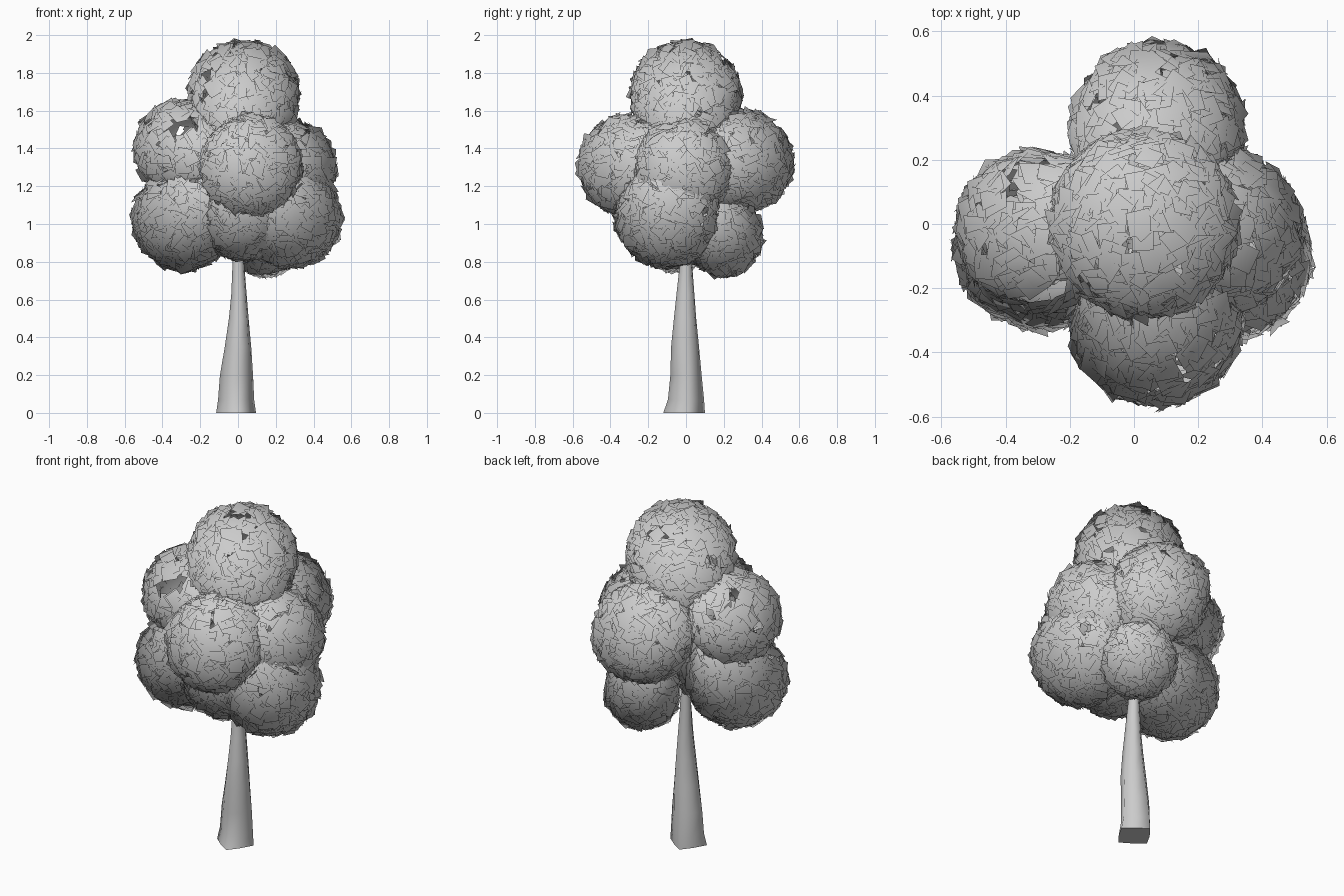
import bpy, bmesh, math, random
from mathutils import Vector, Matrix

if "Cube" in bpy.data.objects:
    bpy.data.objects.remove(bpy.data.objects["Cube"])

random.seed(7)
CROWN_CENTRE = Vector((0.0, 0.0, 1.25))


def finish(bm, name, smooth=True):
    me = bpy.data.meshes.new(name)
    bm.to_mesh(me)
    bm.free()
    for p in me.polygons:
        p.use_smooth = smooth
    ob = bpy.data.objects.new(name, me)
    bpy.context.collection.objects.link(ob)
    return ob


def tube(name, rings, sides=8, turn=math.radians(10)):
    """Skin rings (x, y, z, radius_x, radius_y, squareness of every other corner)."""
    bm = bmesh.new()
    loops = []
    for x, y, z, rx, ry, k in rings:
        loop = []
        for i in range(sides):
            a = 2 * math.pi * i / sides + turn
            f = k if i % 2 else 1.0
            loop.append(bm.verts.new((x + f * rx * math.cos(a), y + f * ry * math.sin(a), z)))
        loops.append(loop)
    for lo, hi in zip(loops, loops[1:]):
        for i in range(sides):
            j = (i + 1) % sides
            bm.faces.new((lo[i], lo[j], hi[j], hi[i]))
    bm.faces.new(loops[0][::-1])
    bm.faces.new(loops[-1])
    ob = finish(bm, name)
    bpy.context.view_layer.objects.active = ob
    ob.select_set(True)
    bpy.ops.object.shade_smooth_by_angle(angle=math.radians(85))
    ob.select_set(False)
    return ob


def leaf_clump(name, centre, radius, count):
    """Ball of square leaf cards lying roughly tangent to a sphere."""
    bm = bmesh.new()
    c = Vector(centre)
    normals = []
    for i in range(count):
        h = 2 * random.random() ** 1.4 - 1     # denser underneath
        s = math.sqrt(max(0, 1 - h * h))
        a = random.uniform(0, math.tau)
        n = Vector((s * math.cos(a), s * math.sin(a), h))
        pos = c + n * (radius - random.uniform(0.016, 0.034))
        tilt = Vector([random.uniform(-0.42, 0.42) for _ in range(3)])
        rot = (n + tilt).to_track_quat('Z', 'Y').to_matrix()
        rot = rot @ Matrix.Rotation(random.uniform(0, math.tau), 3, 'Z')
        half = random.uniform(0.034, 0.042)
        vs = []
        for u, v in ((-1, -1), (1, -1), (1, 1), (-1, 1)):
            p = pos + rot @ Vector((u * half, v * half, 0))
            vs.append(bm.verts.new(p))
            out = (p - c).normalized() * 1.2 + (p - CROWN_CENTRE).normalized()
            normals.append(out.normalized())
        bm.faces.new(vs)
    ob = finish(bm, name)
    # soften the shading across neighbouring cards
    ob.data.normals_split_custom_set_from_vertices(normals)
    return ob


# Trunk, squarish at the foot and running up inside the crown
trunk = tube("trunk", [
    (-0.01, -0.01, 0.00, 0.107, 0.112, 0.76),
    (-0.01, 0.00, 0.07, 0.097, 0.097, 0.80),
    (-0.008, 0.00, 0.20, 0.089, 0.084, 0.86),
    (0.0, -0.005, 0.35, 0.071, 0.075, 0.95),
    (0.004, -0.005, 0.50, 0.053, 0.060, 1.0),
    (0.005, -0.003, 0.63, 0.041, 0.048, 1.0),
    (0.002, 0.00, 0.80, 0.031, 0.032, 1.0),
    (0.01, 0.00, 1.10, 0.026, 0.026, 1.0),
    (0.03, 0.00, 1.60, 0.012, 0.012, 1.0)])

# Leaf clumps: centre, radius, number of cards
clumps = {
    "crown_top": ((0.03, 0.0, 1.68), 0.305, 900),
    "crown_front": ((0.07, -0.30, 1.31), 0.28, 900),
    "crown_back": ((0.07, 0.30, 1.33), 0.28, 800),
    "crown_upper_left": ((-0.30, -0.02, 1.40), 0.265, 500),
    "crown_upper_right": ((0.26, -0.02, 1.29), 0.27, 900),
    "crown_lower_left": ((-0.29, -0.06, 1.025), 0.28, 900),
    "crown_lower_right": ((0.28, -0.10, 1.04), 0.28, 900),
    "crown_lower_front": ((0.03, -0.14, 1.05), 0.25, 750),
    "crown_lower_back": ((0.14, 0.20, 0.93), 0.215, 600),
}
for name, (centre, radius, count) in clumps.items():
    leaf_clump(name, centre, radius, count)
